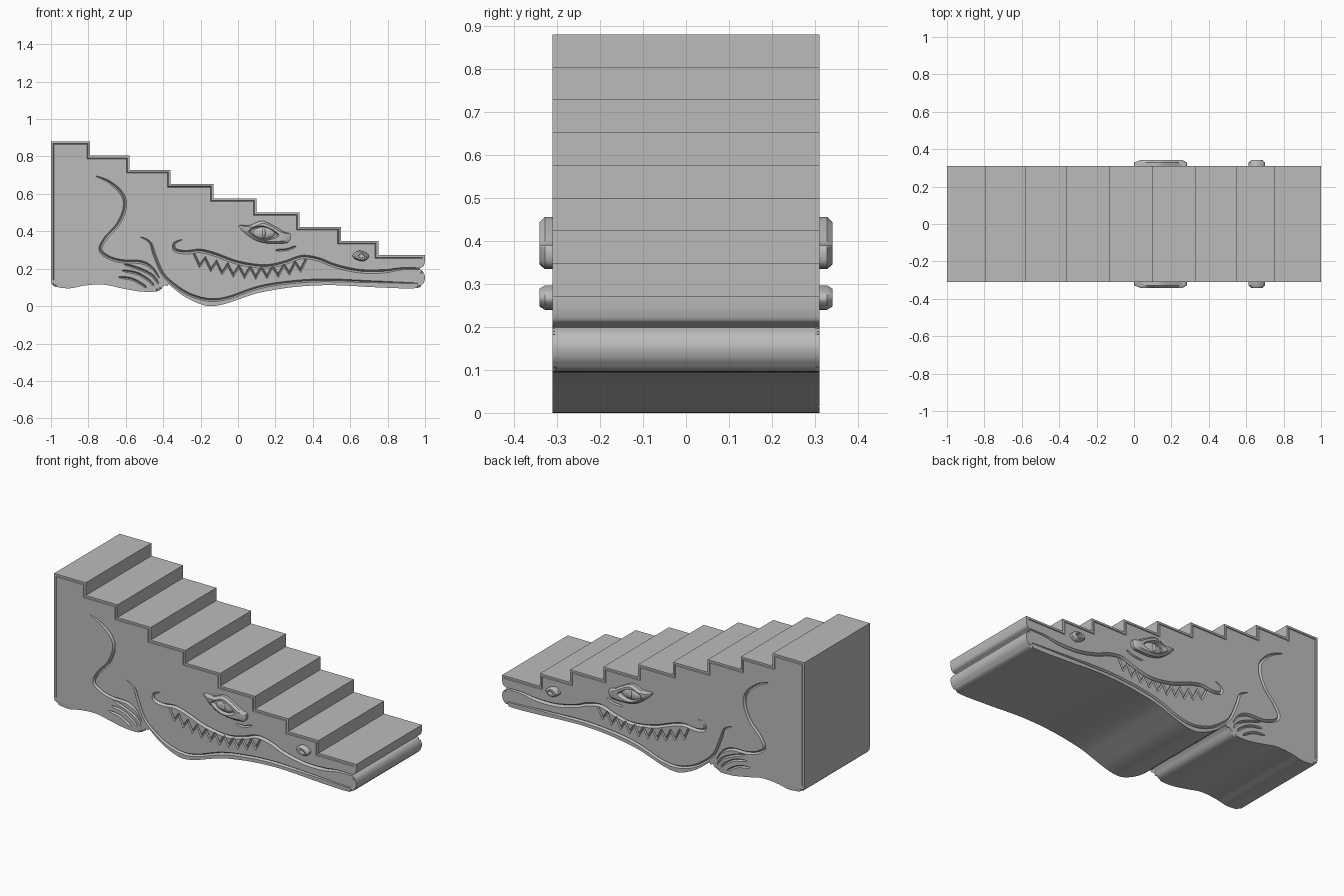
import bpy
import bmesh
from math import pi
from mathutils import Vector

HALF = 0.31   # half width of the staircase

if "Cube" in bpy.data.objects:
    bpy.data.objects.remove(bpy.data.objects["Cube"], do_unlink=True)

grey = bpy.data.materials.new("stone_grey")
grey.use_nodes = True
grey.diffuse_color = (0.5, 0.5, 0.5, 1)
grey.node_tree.nodes["Principled BSDF"].inputs["Base Color"].default_value = (0.5, 0.5, 0.5, 1)


def make_object(name, bm):
    bmesh.ops.recalc_face_normals(bm, faces=bm.faces[:])
    mesh = bpy.data.meshes.new(name)
    bm.to_mesh(mesh)
    bm.free()
    mesh.materials.append(grey)
    obj = bpy.data.objects.new(name, mesh)
    bpy.context.collection.objects.link(obj)
    return obj


def activate(obj):
    bpy.ops.object.select_all(action='DESELECT')
    obj.select_set(True)
    bpy.context.view_layer.objects.active = obj


def cut(target, cutter):
    """Subtract the cutter from the target and discard it."""
    mod = target.modifiers.new("cut", 'BOOLEAN')
    mod.operation = 'DIFFERENCE'
    mod.solver = 'EXACT'
    mod.object = cutter
    activate(target)
    bpy.ops.object.modifier_apply(modifier=mod.name)
    bpy.data.objects.remove(cutter, do_unlink=True)


def shade(obj, degrees=35):
    activate(obj)
    bpy.ops.object.shade_smooth_by_angle(angle=degrees * pi / 180)


def smooth(points, closed=False, steps=6):
    """Smooth curve passing through the given points."""
    pts = [Vector(p) for p in points]
    pts = [pts[-1]] + pts + pts[:2] if closed else [pts[0]] + pts + [pts[-1]]
    out = []
    for a, b, c, d in zip(pts, pts[1:], pts[2:], pts[3:]):
        for k in range(steps):
            t = k / steps
            out.append(b + 0.5 * t * (c - a + t * (2 * a - 5 * b + 4 * c - d
                                                   + t * (3 * (b - c) + d - a))))
    return out if closed else out + [pts[-1]]


def loft(bm, rings, close_ends=True):
    """Skin a row of equal vertex rings."""
    count = len(rings[0])
    for lower, upper in zip(rings, rings[1:]):
        for i in range(count):
            j = (i + 1) % count
            bm.faces.new((lower[i], lower[j], upper[j], upper[i]))
    if close_ends:
        bm.faces.new(rings[0])
        bm.faces.new(rings[-1][::-1])


def prism(name, outline, layers):
    """Side-facing outline lofted through (y, scale) layers."""
    bm = bmesh.new()
    mid = sum(outline, Vector((0, 0))) / len(outline)
    rings = []
    for y, scale in layers:
        ring = [mid + (p - mid) * scale for p in outline]
        rings.append([bm.verts.new((p.x, y, p.y)) for p in ring])
    loft(bm, rings)
    return make_object(name, bm)


def groove(path, radius, side, taper=True):
    """Diamond section swept along a path on one side wall."""
    bm = bmesh.new()
    rings = []
    last = len(path) - 1
    for i, p in enumerate(path):
        ahead = (path[min(i + 1, last)] - path[min(i, last - 1)]).normalized()
        behind = (path[max(i, 1)] - path[max(i - 1, 0)]).normalized()
        tangent = (ahead + behind).normalized()
        across = Vector((-tangent.y, tangent.x))
        r = radius / max(0.4, tangent.dot(ahead))
        f = min(1, 0.3 + 5 * min(i, last - i) / last) if taper else 1
        deep = radius * f * 1.3
        face = HALF + 0.002
        ring = [(p + across * r * f, face), (p, face + deep),
                (p - across * r * f, face), (p, face - deep - 0.002)]
        rings.append([bm.verts.new((q.x, side * y, q.y)) for q, y in ring])
    loft(bm, rings)
    return make_object("groove_cutter", bm)


# Stair outline, running from the snout up to the back
edges = [1, .75, .55, .33, .1, -.13, -.36, -.58, -.79, -1]
stairs = []
for i in range(len(edges) - 1):
    height = 0.272 + 0.076 * i
    stairs += [Vector((edges[i], height)), Vector((edges[i + 1], height))]

# Underside: foot, lower jaw and snout tip
foot = smooth([(-1, .13), (-.98, .105), (-.9, .095), (-.82, .11), (-.72, .115),
               (-.62, .095), (-.52, .078), (-.43, .08), (-.395, .112)])
jaw = smooth([(-.38, .125), (-.3, .06), (-.22, .018), (-.15, 0), (-.07, .012),
              (.02, .042), (.12, .073), (.3, .102), (.5, .112), (.75, .1),
              (.94, .095), (.985, .115), (1, .15), (.99, .182), (.967, .198)])
snout = smooth([(.975, .204), (.993, .215), (1, .24)])
under = len(foot) + len(jaw)
profile = foot + jaw + snout + stairs

# Body with softened lower side edges
bm = bmesh.new()
rings = [[bm.verts.new((p.x, y, p.y)) for p in profile] for y in (-HALF, HALF)]
loft(bm, rings)
soft = [bm.edges.get((ring[i], ring[i + 1])) for ring in rings for i in range(under - 1)]
bmesh.ops.bevel(bm, geom=soft, offset=0.014, segments=3, profile=0.5,
                affect='EDGES', clamp_overlap=False)
body = make_object("crocodile_staircase", bm)

# Engraved lines on the side walls
mouth = smooth([(-.3, .355), (-.34, .335), (-.335, .3), (-.28, .288), (-.2, .295),
                (-.12, .275), (0, .232), (.14, .212), (.25, .232), (.34, .262),
                (.43, .25), (.52, .215), (.65, .187), (.78, .186), (.88, .2), (1.03, .2)])
jaw_crease = smooth([(-.52, .37), (-.47, .34), (-.445, .27), (-.4, .17), (-.33, .105),
                     (-.25, .058), (-.15, .033), (-.05, .045), (.1, .097), (.25, .124),
                     (.45, .138), (.7, .131), (.96, .122)])
arm = smooth([(-.76, .695), (-.69, .665), (-.62, .6), (-.605, .53), (-.64, .44),
              (-.71, .36), (-.735, .3), (-.69, .26), (-.62, .24), (-.52, .235),
              (-.46, .205), (-.42, .15)])
fingers = [
    smooth([(-.61, .225), (-.53, .2), (-.46, .165), (-.425, .12)]),
    smooth([(-.62, .19), (-.54, .175), (-.48, .14), (-.45, .11)]),
    smooth([(-.64, .155), (-.57, .145), (-.52, .12), (-.49, .1)]),
]
under_eye = smooth([(.2, .298), (.26, .302), (.31, .32)])

# Zigzag teeth hanging from the upper lip
teeth = []
count = 10
for k in range(2 * count + 1):
    x = -0.235 + 0.6 * k / (2 * count)
    gum = 0.207 + 0.65 * (x - 0.1) ** 2
    teeth.append(Vector((x, gum - (0.052 if k % 2 else 0))))

# Thin border following the steps and the back
rim = [p - Vector((.014, .014)) for p in stairs]
rim[-1].x = -0.986
rim.append(Vector((-.986, .14)))

# Raised eyes and nostrils
eye_outline = smooth([(0, .43), (.06, .432), (.13, .455), (.2, .425), (.25, .395),
                      (.28, .385), (.275, .345), (.23, .335), (.14, .338), (.07, .365)], True)
almond = smooth([(.055, .4), (.13, .43), (.22, .38), (.14, .352)], True)
nostril_outline = smooth([(.613, .272), (.645, .296), (.685, .285), (.7, .262),
                          (.67, .24), (.63, .25)], True)
nostril_hole = smooth([(.64, .268), (.66, .28), (.68, .265), (.66, .256)], True)


def ellipsoid(name, centre, size):
    bm = bmesh.new()
    bmesh.ops.create_uvsphere(bm, u_segments=20, v_segments=12, radius=1)
    bmesh.ops.scale(bm, vec=size, verts=bm.verts[:])
    bmesh.ops.translate(bm, vec=centre, verts=bm.verts[:])
    shade(make_object(name, bm))


for side, label in ((-1, "right"), (1, "left")):
    for line, radius in [(mouth, .011), (jaw_crease, .009), (arm, .01),
                         (under_eye, .007)] + [(f, .008) for f in fingers]:
        cut(body, groove(line, radius, side))
    cut(body, groove(teeth, .007, side, False))
    cut(body, groove(rim, .004, side, False))

    wall = side * HALF
    for name, outline, hole, top in (("eye_lid", eye_outline, almond, 0.8),
                                     ("nostril", nostril_outline, nostril_hole, 0.72)):
        raised = prism(label + "_" + name, outline,
                       [(wall - side * .01, 1), (wall + side * .018, 1),
                        (wall + side * .031, top)])
        cut(raised, prism("hole_cutter", hole,
                          [(wall + side * .008, 0.85), (wall + side * .05, 1.1)]))
        shade(raised)
    ellipsoid(label + "_eyeball", (.138, wall + side * .006, .391), (.06, .016, .032))
    ellipsoid(label + "_pupil", (.138, wall + side * .014, .391), (.01, .014, .026))

shade(body)
